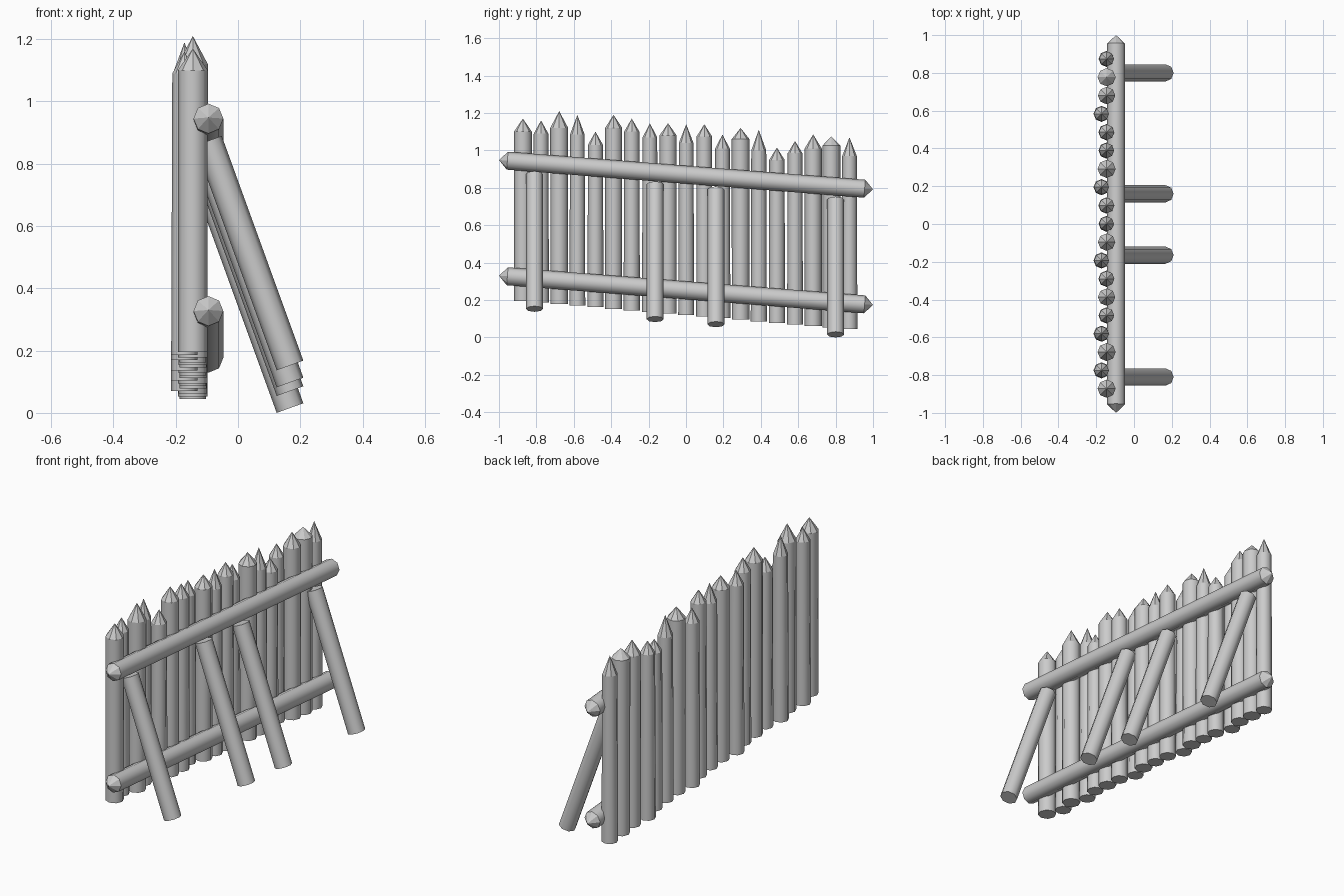
import bpy
import bmesh
from math import cos, sin, pi
from mathutils import Vector

cube = bpy.data.objects.get("Cube")
if cube:
    bpy.data.objects.remove(cube, do_unlink=True)

GREY = (0.6, 0.6, 0.6, 1.0)
wood = bpy.data.materials.new("plain grey wood")
wood.use_nodes = True
wood.diffuse_color = GREY
wood.node_tree.nodes["Principled BSDF"].inputs["Base Color"].default_value = GREY


def log(name, start, end, r_start, r_end, tip_start=0.0, tip_end=0.0, sides=8):
    """Eight-sided log between two points, each end flat or sharpened."""
    start, end = Vector(start), Vector(end)
    axis = (end - start).normalized()
    turn = axis.to_track_quat('Z', 'Y')
    bm = bmesh.new()
    rings = []
    for centre, r in ((start, r_start), (end, r_end)):
        rings.append([bm.verts.new(centre + turn @ Vector(
            (r * cos(2 * pi * i / sides), r * sin(2 * pi * i / sides), 0)))
            for i in range(sides)])
    low, high = rings
    for i in range(sides):
        j = (i + 1) % sides
        bm.faces.new((low[i], low[j], high[j], high[i])).smooth = True
    # flat cap or faceted point on each end
    for ring, point, tip in ((low[::-1], start - axis * tip_start, tip_start),
                             (high, end + axis * tip_end, tip_end)):
        if tip:
            apex = bm.verts.new(point)
            for i in range(sides):
                bm.faces.new((ring[i], ring[(i + 1) % sides], apex))
        else:
            bm.faces.new(ring)
    for e in bm.edges:
        if not all(f.smooth for f in e.link_faces):
            e.smooth = False
    bmesh.ops.recalc_face_normals(bm, faces=bm.faces)
    mesh = bpy.data.meshes.new(name)
    bm.to_mesh(mesh)
    bm.free()
    mesh.materials.append(wood)
    obj = bpy.data.objects.new(name, mesh)
    bpy.context.collection.objects.link(obj)
    return obj


# Upright stakes: shoulder height, tip height, top radius
stakes = [
    (1.10, 1.17, .048), (1.09, 1.16, .039), (1.12, 1.21, .048),
    (1.085, 1.19, .039), (1.03, 1.10, .040), (1.12, 1.19, .046),
    (1.10, 1.17, .041), (1.07, 1.145, .039), (1.08, 1.145, .046),
    (1.04, 1.14, .039), (1.075, 1.14, .041), (1.01, 1.085, .039),
    (1.06, 1.12, .048), (1.00, 1.11, .040), (.95, 1.015, .041),
    (.985, 1.05, .039), (1.01, 1.085, .046), (1.025, 1.075, .048),
    (.97, 1.07, .039),
]
set_back = (1, 3, 7, 11, 15)
for i, (shoulder, tip, r) in enumerate(stakes):
    y = -0.872 + 0.097 * i
    x = -0.172 if i in set_back else -0.145
    log(f"stake_{i + 1}", (x, y, 0.12 - 0.086 * y), (x, y, shoulder),
        (r + 0.046) / 2, r, tip_end=tip - shoulder)

# Two sloping rails, pointed at both ends
for name, z in (("upper_rail", 0.87), ("lower_rail", 0.252)):
    log(name, (-0.095, -0.955, z + 0.075), (-0.095, 0.955, z - 0.075),
        0.048, 0.048, 0.045, 0.045)

# Slanted support struts following the slope
for i, y in enumerate((-0.81, -0.165, 0.16, 0.80)):
    drop = 0.085 * (y - 0.80)
    log(f"strut_{i + 1}", (0.167, y, 0.0155 - drop),
        (-0.095, y, 0.737 - drop), 0.0455, 0.0455)
